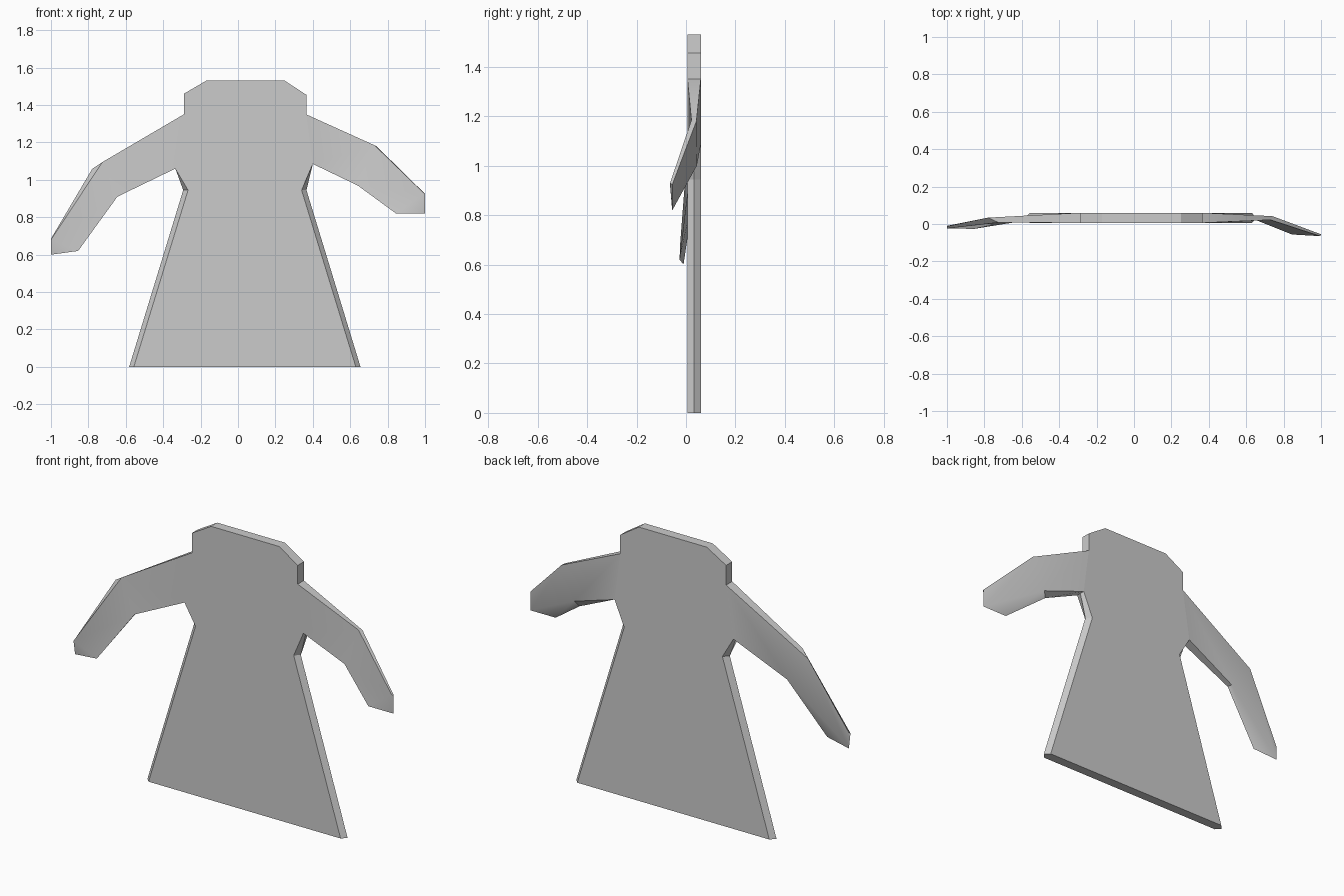
import bpy, bmesh


def loft(name, rings, smooth=False, cap_start=True):
    """Skin a list of equal-length closed rings and cap the ends."""
    bm = bmesh.new()
    loops = [[bm.verts.new(p) for p in ring] for ring in rings]
    for a, b in zip(loops, loops[1:]):
        n = len(a)
        for i in range(n):
            j = (i + 1) % n
            bm.faces.new((a[i], a[j], b[j], b[i]))
    if cap_start:
        bm.faces.new(loops[0])
    bm.faces.new(loops[-1])
    bmesh.ops.recalc_face_normals(bm, faces=bm.faces[:])
    mesh = bpy.data.meshes.new(name)
    bm.to_mesh(mesh)
    bm.free()
    obj = bpy.data.objects.new(name, mesh)
    bpy.context.collection.objects.link(obj)
    if smooth:
        bpy.context.view_layer.objects.active = obj
        obj.select_set(True)
        bpy.ops.object.shade_smooth_by_angle(angle=0.6)
        obj.select_set(False)
    return obj


# Robe panel: x, z of the face outline and outward shift of the side ridge
outline = [
    (-0.557, 0, -0.025), (0.63, 0, 0.025), (0.34, 0.945, 0.026),
    (0.40, 1.085, 0), (0.365, 1.35, 0), (0.365, 1.455, 0),
    (0.25, 1.53, 0), (-0.17, 1.53, 0), (-0.29, 1.46, 0),
    (-0.29, 1.35, 0), (-0.335, 1.06, 0), (-0.267, 0.945, -0.026),
]
loft("robe_body", [[(x + r * k, y, z) for x, z, r in outline]
                   for y, k in ((0.006, 0), (0.032, 1), (0.06, 0))])

# Sleeves: rings of top front, top back, bottom back, bottom front
loft("right_sleeve", [
    [(0.365, 0.006, 1.35), (0.365, 0.06, 1.35),
     (0.40, 0.06, 1.085), (0.40, 0.006, 1.085)],
    [(0.73, 0.022, 1.185), (0.74, 0.042, 1.18),
     (0.66, 0.044, 1.00), (0.64, 0.026, 0.97)],
    [(0.995, -0.065, 0.928), (1.0, -0.055, 0.925),
     (1.0, -0.055, 0.82), (0.845, -0.056, 0.82)],
], True, False)

loft("left_sleeve", [
    [(-0.29, 0.006, 1.35), (-0.29, 0.06, 1.35),
     (-0.335, 0.06, 1.06), (-0.335, 0.006, 1.06)],
    [(-0.725, 0.008, 1.095), (-0.78, 0.034, 1.058),
     (-0.65, 0.036, 0.91), (-0.645, 0.008, 0.91)],
    [(-1.0, -0.024, 0.68), (-1.0, -0.012, 0.685),
     (-1.0, -0.01, 0.60), (-0.855, -0.026, 0.62)],
], True, False)
